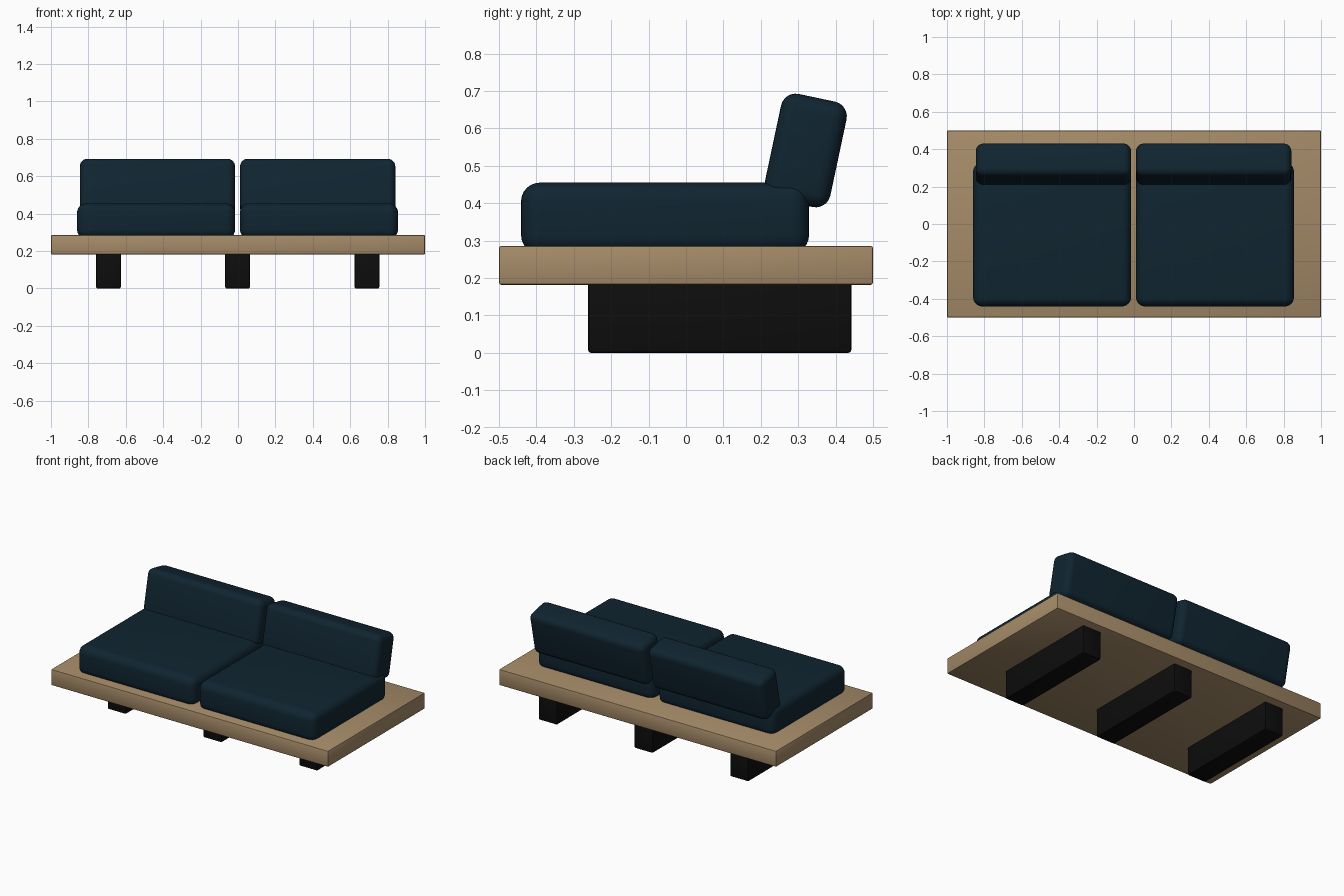
import bpy
from math import radians

# Remove the default cube
cube = bpy.data.objects.get("Cube")
if cube:
    bpy.data.objects.remove(cube, do_unlink=True)


def material(name, rgb):
    mat = bpy.data.materials.new(name)
    mat.use_nodes = True
    color = (*rgb, 1.0)
    mat.diffuse_color = color
    bsdf = mat.node_tree.nodes["Principled BSDF"]
    bsdf.inputs["Base Color"].default_value = color
    bsdf.inputs["Roughness"].default_value = 0.8
    return mat


def rounded_box(name, center, size, radius, segments, mat, tilt=0.0):
    """Box with rounded edges, tilted about the x axis."""
    bpy.ops.mesh.primitive_cube_add(size=1, location=center)
    obj = bpy.context.object
    obj.name = obj.data.name = name
    obj.scale = size
    bpy.ops.object.transform_apply(location=False, rotation=False, scale=True)
    obj.rotation_euler.x = tilt
    bevel = obj.modifiers.new("Rounded edges", 'BEVEL')
    bevel.width = radius
    bevel.segments = segments
    bevel.limit_method = 'ANGLE'
    bpy.ops.object.modifier_apply(modifier=bevel.name)
    obj.data.materials.append(mat)
    bpy.ops.object.shade_smooth_by_angle(angle=radians(35))
    return obj


wood = material("Light oak", (0.38, 0.26, 0.14))
fabric = material("Navy fabric", (0.005, 0.018, 0.030))
black = material("Black paint", (0.004, 0.004, 0.004))

# Wooden platform
rounded_box("platform", (0, 0, 0.234), (2.0, 1.0, 0.104), 0.006, 2, wood)

# Three block legs, set toward the back
for side, x in (("right", -0.693), ("middle", -0.002), ("left", 0.689)):
    rounded_box(side + "_leg", (x, 0.09, 0.0975), (0.133, 0.704, 0.195),
                0.008, 2, black)

# Seat cushions and leaning back cushions
for side, x in (("right", -0.438), ("left", 0.433)):
    rounded_box(side + "_seat_cushion", (x, -0.056, 0.36),
                (0.845, 0.77, 0.19), 0.05, 6, fabric)
    rounded_box(side + "_back_cushion", (x - 0.007 if x > 0 else x + 0.007, 0.32, 0.541),
                (0.83, 0.179, 0.288), 0.04, 6, fabric, tilt=radians(-12))
